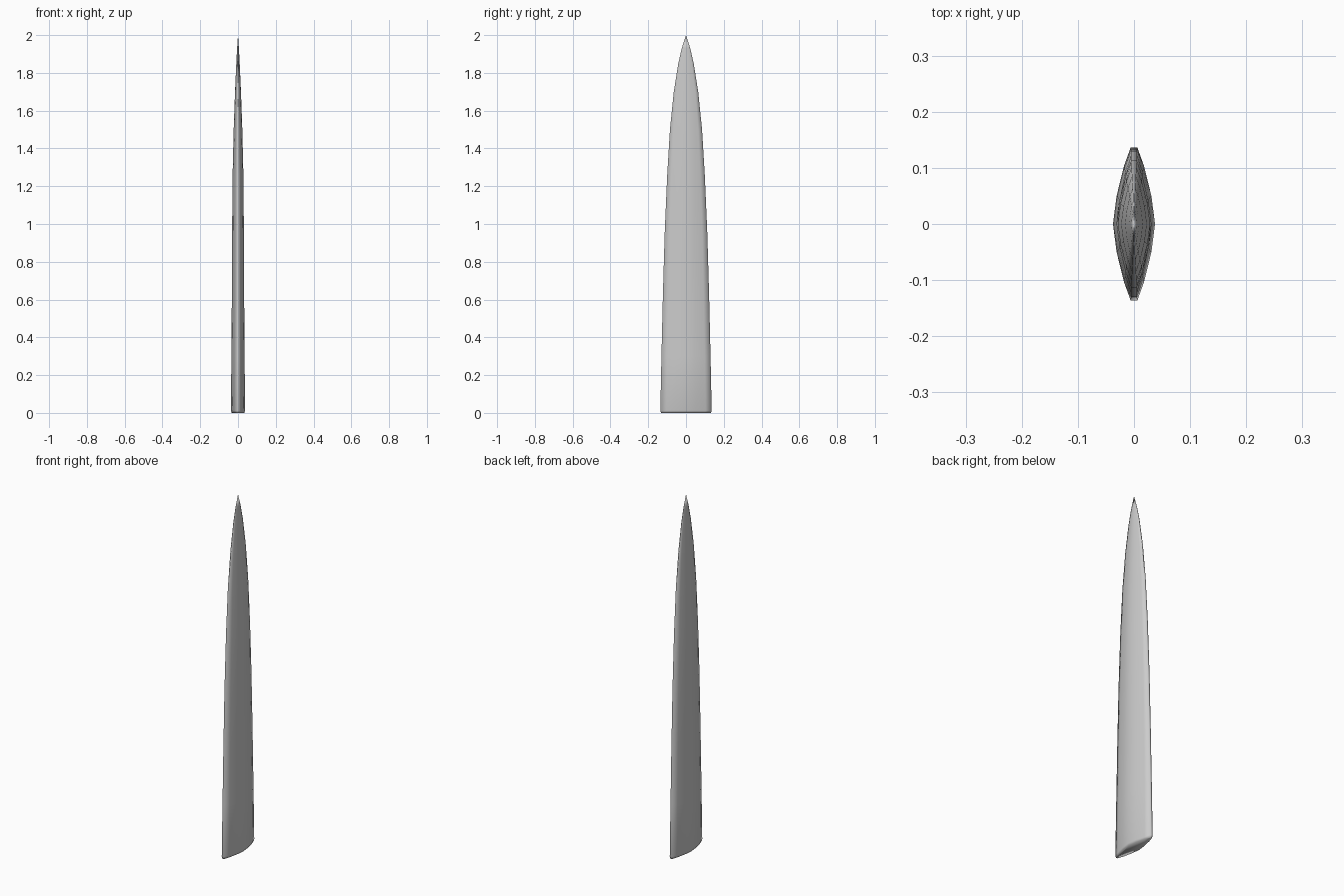
import bpy, bmesh

if "Cube" in bpy.data.objects:
    bpy.data.objects.remove(bpy.data.objects["Cube"])

# Cross-section at the base (x, y): lens with narrow blunt edges
quarter = [(0.0375, 0.0), (0.031, 0.05), (0.018, 0.103), (0.006, 0.136)]
section = quarter + [(-x, y) for x, y in reversed(quarter)]
section += [(-x, -y) for x, y in quarter[1:]] + [(x, -y) for x, y in reversed(quarter[1:])]

# Stations along the blade: (z, thickness scale, width scale)
stations = [(0.0, 0.88, 0.97), (0.012, 1.0, 1.0), (0.3, 0.93, 0.955), (0.62, 0.87, 0.90),
            (0.95, 0.83, 0.83), (1.25, 0.77, 0.735), (1.5, 0.61, 0.625),
            (1.7, 0.42, 0.475), (1.85, 0.24, 0.30), (1.93, 0.13, 0.165)]

bm = bmesh.new()
rings = [[bm.verts.new((x * sx, y * sy, z)) for x, y in section] for z, sx, sy in stations]
tip = bm.verts.new((0, 0, 2.0))
n = len(section)
for lower, upper in zip(rings, rings[1:]):
    for i in range(n):
        j = (i + 1) % n
        bm.faces.new((lower[i], lower[j], upper[j], upper[i]))
for i in range(n):
    bm.faces.new((rings[-1][i], rings[-1][(i + 1) % n], tip))
bm.faces.new(rings[0][::-1])
bmesh.ops.recalc_face_normals(bm, faces=bm.faces)
for f in bm.faces:
    f.smooth = True

# Blade
mesh = bpy.data.meshes.new("blade")
bm.to_mesh(mesh)
bm.free()
blade = bpy.data.objects.new("blade", mesh)
bpy.context.collection.objects.link(blade)
